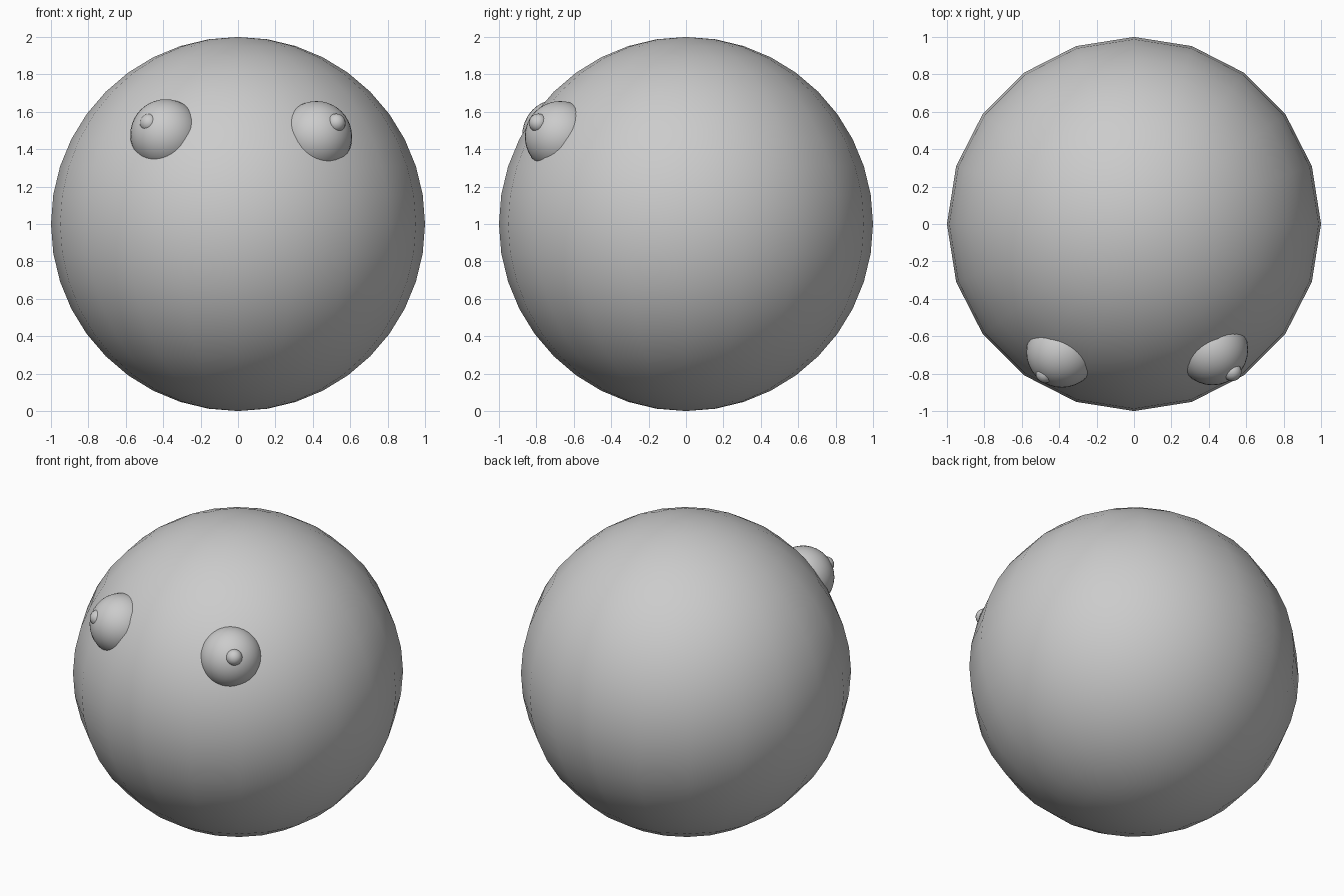
import bpy

if "Cube" in bpy.data.objects:
    bpy.data.objects.remove(bpy.data.objects["Cube"])


def ball(name, centre, radius, segments, rings):
    bpy.ops.mesh.primitive_uv_sphere_add(
        segments=segments, ring_count=rings, radius=radius, location=centre)
    obj = bpy.context.object
    obj.name = name
    bpy.ops.object.shade_smooth()
    return obj


# Large round body
ball("body", (0, 0, 1), 1.0, 20, 20)

# Two slightly uneven eyes, each with a small pupil bump
eyes = {
    "right": ((0.42, -0.672, 1.467), (0.525, -0.79, 1.54)),
    "left": ((-0.386, -0.685, 1.477), (-0.475, -0.80, 1.54)),
}
for side, (eye, pupil) in eyes.items():
    ball(side + "_eye", eye, 0.19, 32, 20)
    ball(side + "_pupil", pupil, 0.05, 20, 12)
